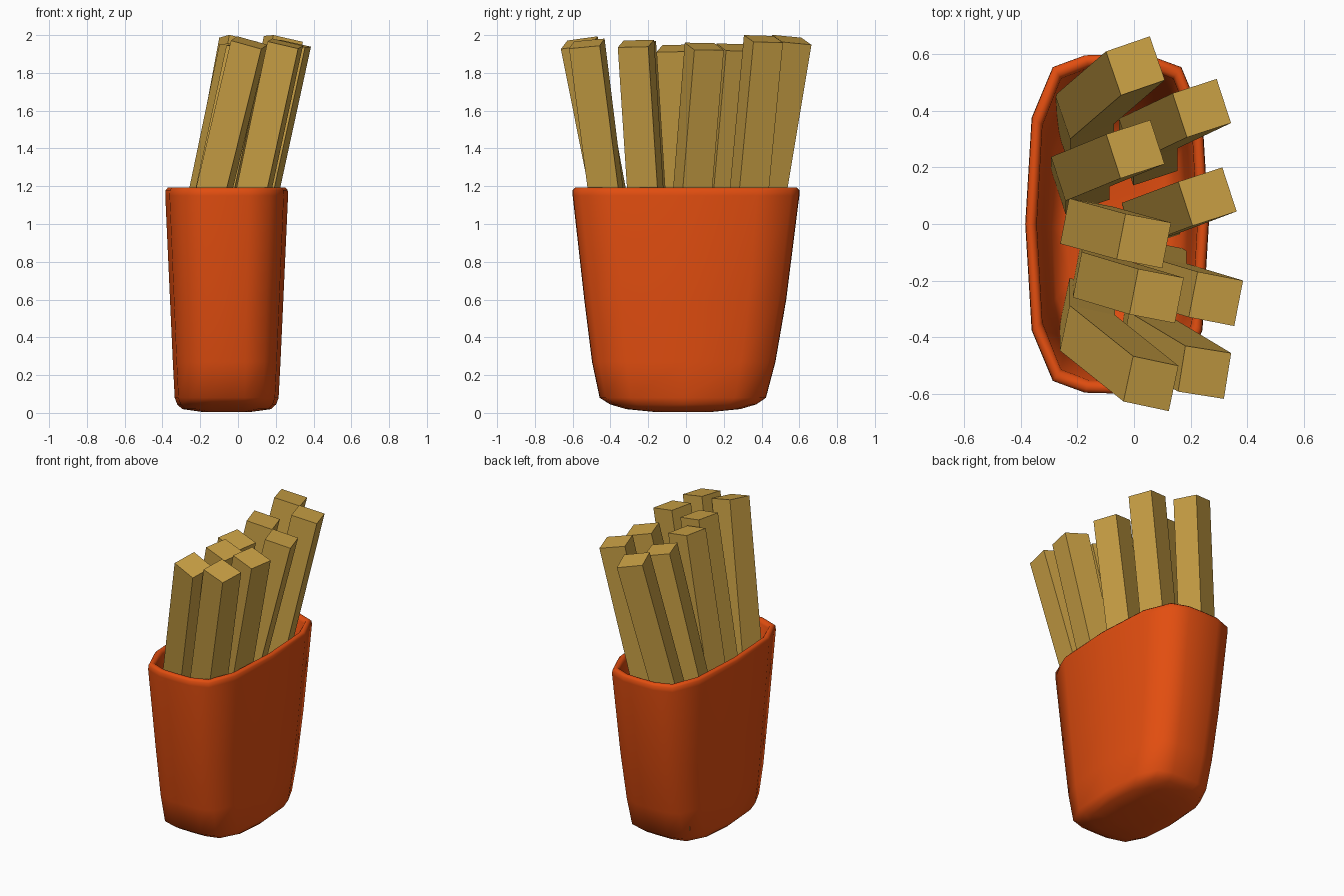
import bpy, bmesh
from math import cos, sin, radians

if "Cube" in bpy.data.objects:
    bpy.data.objects.remove(bpy.data.objects["Cube"])


def material(name, colour):
    m = bpy.data.materials.new(name)
    m.use_nodes = True
    m.diffuse_color = (*colour, 1)
    m.node_tree.nodes["Principled BSDF"].inputs["Base Color"].default_value = (*colour, 1)
    return m


def loft(name, rings, mat):
    """Skin a stack of equal-sized closed rings and cap both ends."""
    bm = bmesh.new()
    loops = [[bm.verts.new(p) for p in ring] for ring in rings]
    n = len(loops[0])
    for a, b in zip(loops, loops[1:]):
        for i in range(n):
            j = (i + 1) % n
            bm.faces.new((a[i], a[j], b[j], b[i]))
    bm.faces.new(loops[0][::-1])
    bm.faces.new(loops[-1])
    bmesh.ops.recalc_face_normals(bm, faces=bm.faces)
    mesh = bpy.data.meshes.new(name)
    bm.to_mesh(mesh)
    bm.free()
    mesh.materials.append(mat)
    obj = bpy.data.objects.new(name, mesh)
    bpy.context.collection.objects.link(obj)
    return obj


orange = material("orange card", (0.76, 0.075, 0.005))
golden = material("golden potato", (0.60, 0.36, 0.06))

# Rounded oblong outline, one quadrant mirrored to all four
quarter = [(1, 0), (0.93, 0.63), (0.7, 0.93), (0.35, 1)]
half = quarter + [(0, 1.005)] + [(-x, y) for x, y in quarter[:0:-1]]
outline = half + [(-x, -y) for x, y in half]

# Carton: z, half width, half length, y shift; up the outside, over the rim, down the inside
profile = [
    (0.004, 0.12, 0.14, -0.015), (0.02, 0.235, 0.30, -0.015),
    (0.045, 0.262, 0.385, -0.015), (0.08, 0.275, 0.438, -0.017),
    (0.27, 0.285, 0.483, -0.012), (0.6, 0.3, 0.532, -0.004),
    (1.15, 0.325, 0.597, 0), (1.18, 0.323, 0.597, 0), (1.192, 0.312, 0.585, 0),
    (1.19, 0.294, 0.565, 0), (1.17, 0.284, 0.553, 0), (0.6, 0.265, 0.49, 0),
    (0.25, 0.25, 0.44, -0.01), (0.1, 0.23, 0.39, -0.015), (0.07, 0.18, 0.28, -0.015),
]
carton = loft("carton", [[(-0.06 + hx * u, dy + hy * v, z) for u, v in outline]
                         for z, hx, hy, dy in profile], orange)
carton.select_set(True)
bpy.context.view_layer.objects.active = carton
bpy.ops.object.shade_smooth_by_angle(angle=radians(80))

# Fries: top centre x, y, z, turn in degrees, drift in x and y down to the bend
fries = [
    (0.005, 0.56, 1.975, 19, -0.18, -0.155),
    (0.24, 0.41, 1.98, 18, -0.19, -0.09),
    (0.005, 0.265, 1.935, 18, -0.195, -0.08),
    (0.26, 0.097, 1.94, 18, -0.2, -0.075),
    (0.035, -0.06, 1.93, -11, -0.2, 0.055),
    (0.08, -0.255, 1.95, -11, -0.2, 0.06),
    (0.29, -0.265, 1.955, -11, -0.2, 0.06),
    (0.06, -0.565, 1.96, -12, -0.225, 0.18),
    (0.25, -0.525, 1.955, -9, -0.2, 0.12),
]
BEND, FLOOR, SIDE = 1.02, 0.13, 0.082
for k, (x, y, z, turn, dx, dy) in enumerate(fries, 1):
    c, s = cos(radians(turn)) * SIDE, sin(radians(turn)) * SIDE
    square = [(u * c - v * s, u * s + v * c) for u, v in ((-1, -1), (1, -1), (1, 1), (-1, 1))]
    rise = z - BEND
    top = [(x + a, y + b, z + (dx * a + dy * b) / rise) for a, b in square]
    bend = [(x + dx + a, y + dy + b, BEND) for a, b in square]
    foot = [(x + dx + a, (y + dy) * 0.75 + b, FLOOR) for a, b in square]
    loft(f"fry_{k}", [foot, bend, top], golden)
